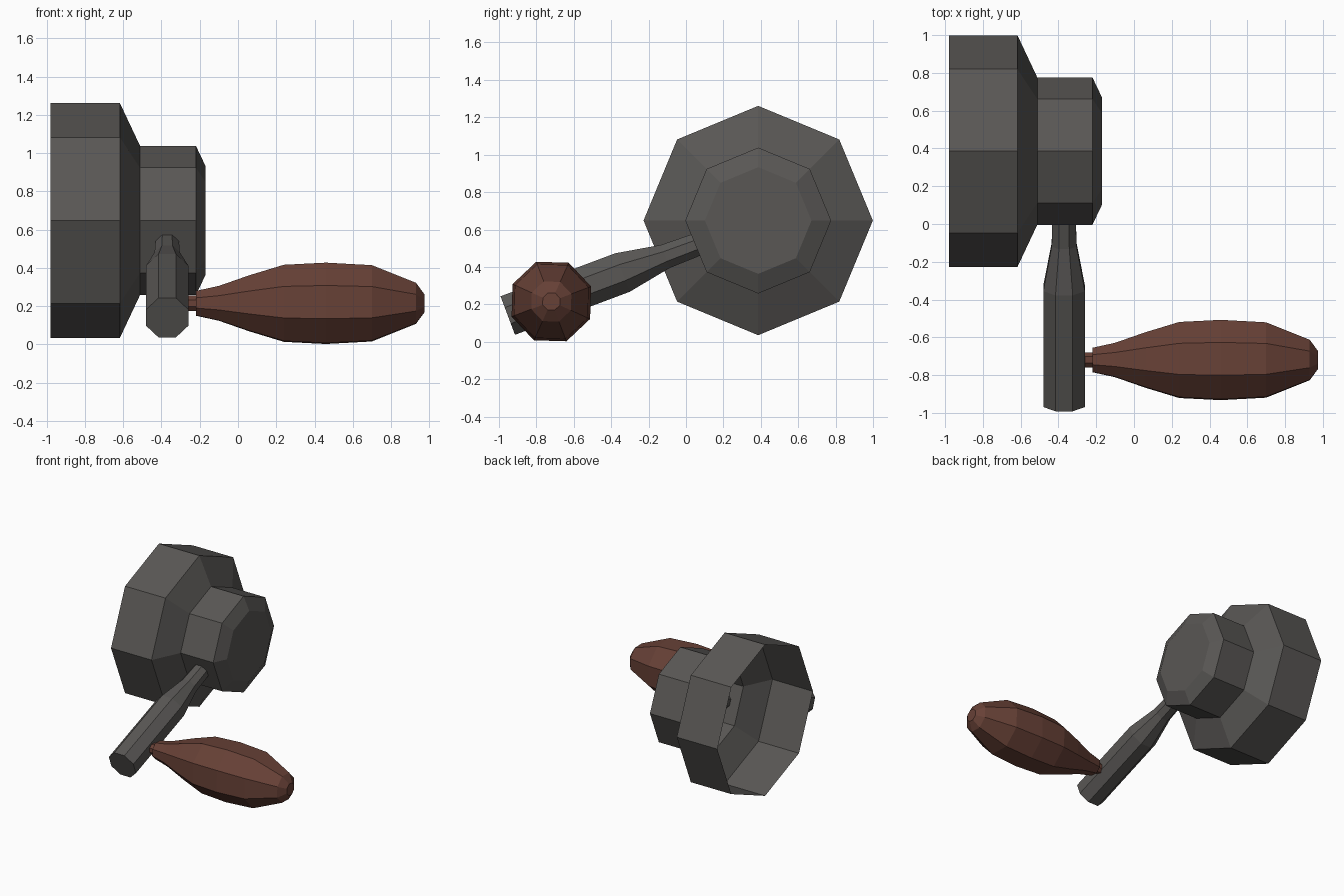
import bpy, bmesh
from math import cos, sin, pi
from mathutils import Vector

if "Cube" in bpy.data.objects:
    bpy.data.objects.remove(bpy.data.objects["Cube"])


def material(name, color):
    m = bpy.data.materials.new(name)
    m.diffuse_color = (*color, 1)
    m.use_nodes = True
    m.node_tree.nodes["Principled BSDF"].inputs["Base Color"].default_value = m.diffuse_color
    return m


def lathe(name, origin, axis, side, profile, mat, phase=0.0, caps=(True, True), sides=8):
    """Flat-faced turned part: profile holds (distance along axis, corner radius)."""
    o, a, u = Vector(origin), Vector(axis).normalized(), Vector(side).normalized()
    v = a.cross(u)
    bm = bmesh.new()
    rings = []
    for d, r in profile:
        rings.append([bm.verts.new(o + a * d + r * (u * cos(t) + v * sin(t)))
                      for t in (phase + 2 * pi * i / sides for i in range(sides))])
    for p, q in zip(rings, rings[1:]):
        for i in range(sides):
            j = (i + 1) % sides
            bm.faces.new((p[i], p[j], q[j], q[i]))
    if caps[0]:
        bm.faces.new(rings[0][::-1])
    if caps[1]:
        bm.faces.new(rings[-1])
    me = bpy.data.meshes.new(name)
    bm.to_mesh(me)
    bm.free()
    me.materials.append(mat)
    ob = bpy.data.objects.new(name, me)
    bpy.context.collection.objects.link(ob)
    return ob


metal = material("dark_metal", (0.10, 0.095, 0.09))
wood = material("brown_wood", (0.135, 0.052, 0.037))
half = pi / 8
k = 1 / cos(half)  # flat half-width to corner radius

# Stepped hub, a hollow shell open at the wide back end
lathe("hub", (0, 0.386, 0.648), (1, 0, 0), (0, 1, 0),
      [(-0.98, 0.613), (-0.617, 0.613), (-0.512, 0.39), (-0.22, 0.39), (-0.17, 0.285)],
      metal, caps=(False, True))

# Crank arm, rising from the handle end and tapering into the hub
lathe("crank_arm", (-0.37, -0.953, 0.14), (0, 1, 0.375), (1, 0, 0),
      [(0, 0.11 * k), (0.655, 0.11 * k), (0.90, 0.066 * k), (1.13, 0.06 * k)],
      metal, phase=half)

# Handle with its narrow stem
grip = [(-0.32, 0.04), (-0.22, 0.04), (-0.22, 0.064), (-0.10, 0.09), (0.06, 0.145),
        (0.24, 0.199), (0.46, 0.21), (0.70, 0.197), (0.93, 0.106), (0.975, 0.046)]
lathe("handle", (0, -0.72, 0.215), (1, 0, 0), (0, 1, 0),
      [(x, r * k) for x, r in grip], wood, phase=half - 0.03)
